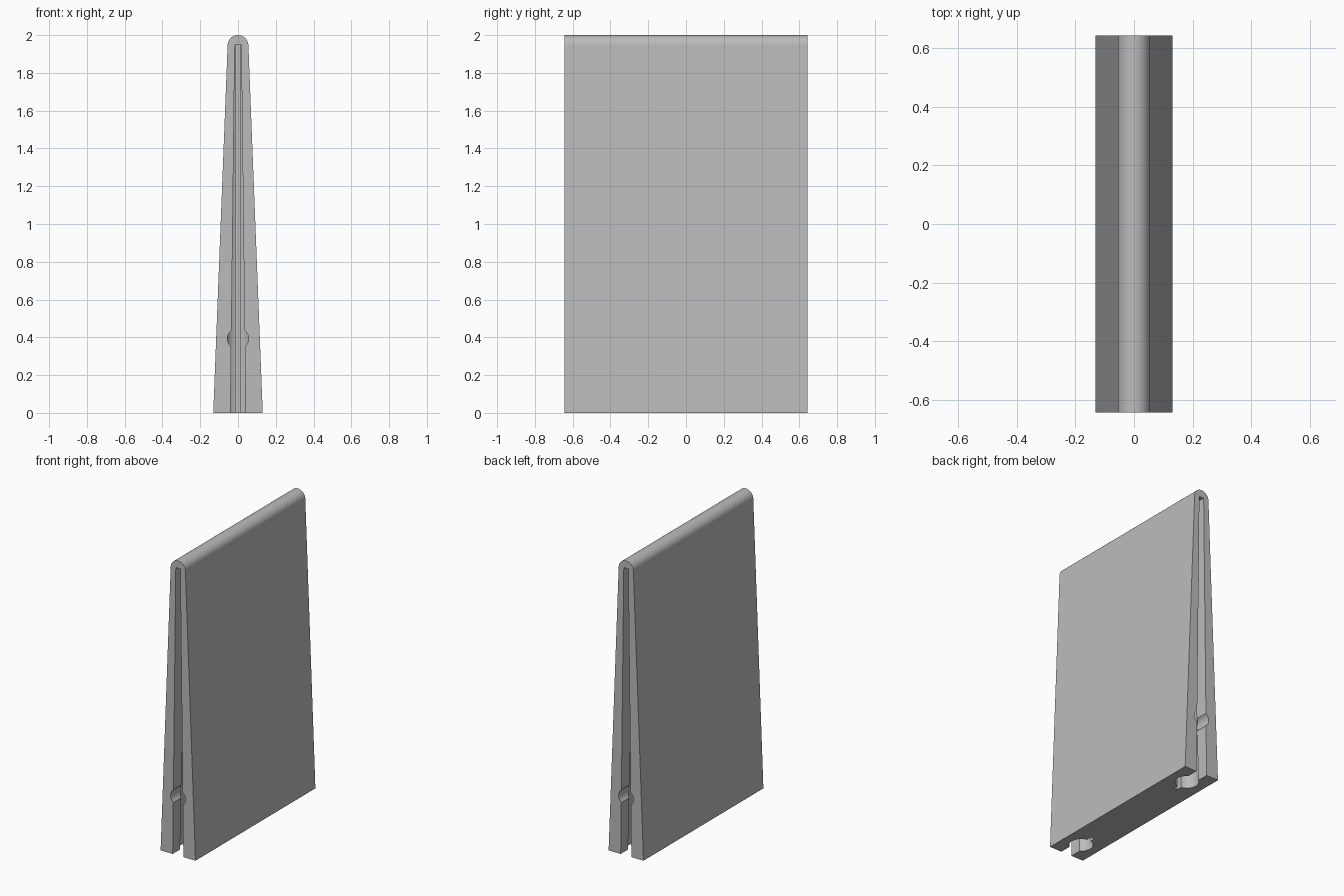
import bpy, bmesh, math
from mathutils import Matrix

if "Cube" in bpy.data.objects:
    bpy.data.objects.remove(bpy.data.objects["Cube"])

HALF_LEN = 0.643      # half length along y
TOP_R = 0.055         # rounded ridge radius
SLOT_TOP = 1.95

grey = bpy.data.materials.new("light grey")
grey.diffuse_color = (0.5, 0.5, 0.5, 1)
grey.use_nodes = True
grey.node_tree.nodes["Principled BSDF"].inputs["Base Color"].default_value = grey.diffuse_color


def finish(name, bm):
    bmesh.ops.recalc_face_normals(bm, faces=bm.faces)
    mesh = bpy.data.meshes.new(name)
    bm.to_mesh(mesh)
    bm.free()
    mesh.materials.append(grey)
    obj = bpy.data.objects.new(name, mesh)
    bpy.context.collection.objects.link(obj)
    return obj


def prism(name, profile, y0, y1):
    """Extrude an (x, z) profile along y."""
    bm = bmesh.new()
    face = bm.faces.new([bm.verts.new((x, y0, z)) for x, z in profile])
    ext = bmesh.ops.extrude_face_region(bm, geom=[face])
    verts = [v for v in ext["geom"] if isinstance(v, bmesh.types.BMVert)]
    bmesh.ops.translate(bm, verts=verts, vec=(0, y1 - y0, 0))
    return finish(name, bm)


def cone(name, r0, r1, depth, matrix):
    bm = bmesh.new()
    bmesh.ops.create_cone(bm, cap_ends=True, segments=48, radius1=r0,
                          radius2=r1, depth=depth, matrix=matrix)
    return finish(name, bm)


# Tapered body with a rounded ridge
profile = [(-0.131, 0), (0.131, 0)]
for i in range(25):
    a = math.radians(2 + 176 * i / 24)
    profile.append((TOP_R * math.cos(a), 2 - TOP_R + TOP_R * math.sin(a)))
body = prism("wedge_body", profile, -HALF_LEN, HALF_LEN)

# Keyhole sockets and cross holes at both ends
cutters = []
for s in (-1, 1):
    out, mid = s * (HALF_LEN + 0.05), s * (HALF_LEN - 0.14)
    k = 0.025 / SLOT_TOP * 0.05          # taper carried on below the base
    cutters.append(prism("entry_slot", [(-0.04 - k, -0.05), (0.04 + k, -0.05),
                         (0.017, SLOT_TOP), (-0.017, SLOT_TOP)], mid, out))
    cutters.append(cone("tapered_socket", 0.075, 0.03, SLOT_TOP + 0.05,
                        Matrix.Translation((0, mid, (SLOT_TOP - 0.05) / 2))))
    cutters.append(prism("inner_slot", [(-0.014, -0.06), (0.014, -0.06),
                         (0.014, SLOT_TOP), (-0.014, SLOT_TOP)],
                         s * (HALF_LEN - 0.25), mid))
    cutters.append(cone("cross_hole", 0.056, 0.056, 0.19,
                        Matrix.Translation((0, (out + mid) / 2, 0.393))
                        @ Matrix.Rotation(math.pi / 2, 4, 'X')))

bpy.context.view_layer.objects.active = body
body.select_set(True)
for c in cutters:
    mod = body.modifiers.new(c.name, 'BOOLEAN')
    mod.operation = 'DIFFERENCE'
    mod.solver = 'EXACT'
    mod.object = c
    bpy.ops.object.modifier_apply(modifier=mod.name)
    bpy.data.objects.remove(c)
bpy.ops.object.shade_smooth_by_angle(angle=math.radians(30))
